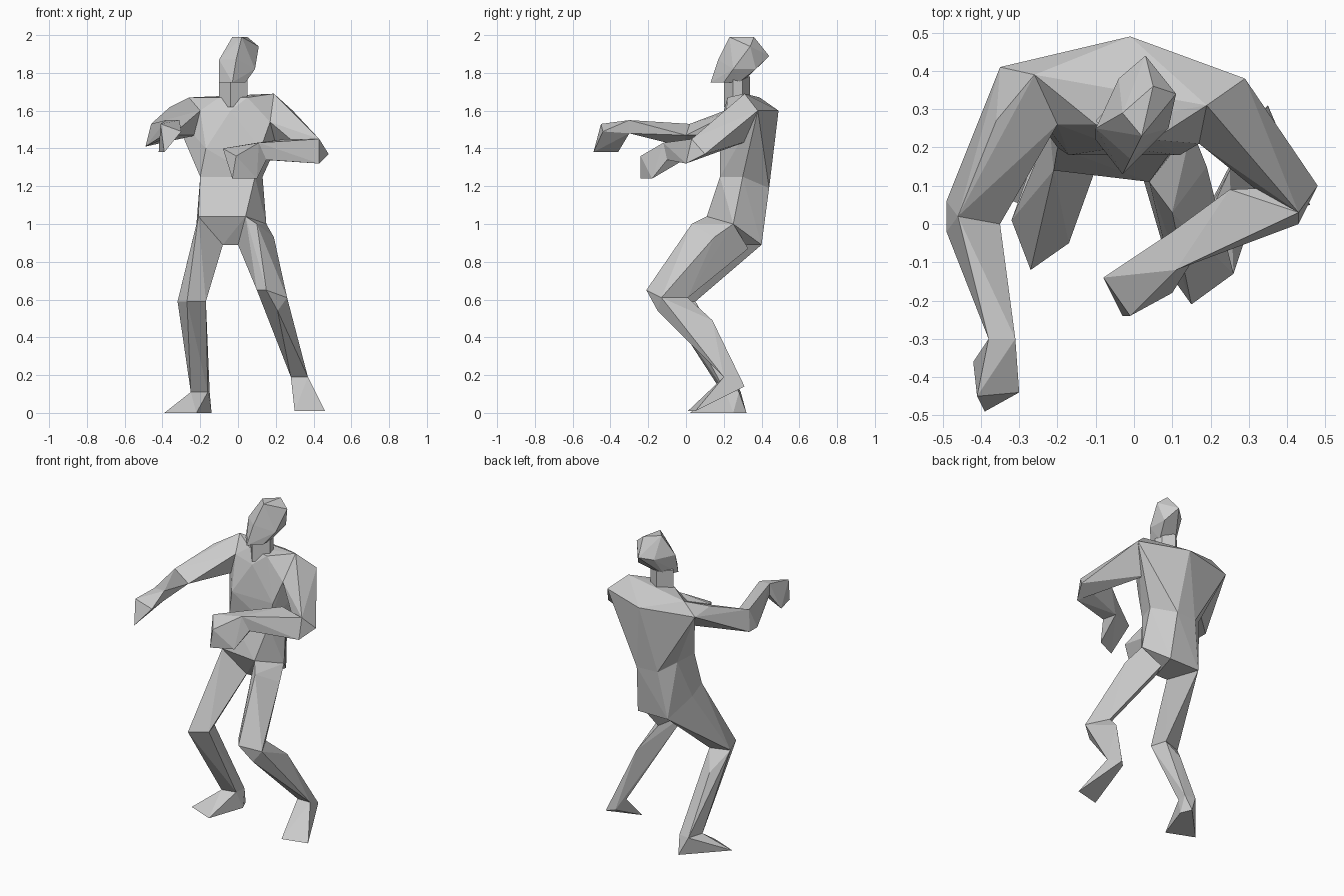
import bpy
import bmesh
from mathutils import Vector

default_cube = bpy.data.objects.get("Cube")
if default_cube:
    bpy.data.objects.remove(default_cube, do_unlink=True)

# One plain grey covers the whole figure
grey = bpy.data.materials.new("plain grey")
grey.use_nodes = True
grey.diffuse_color = (.6, .6, .6, 1)
grey.node_tree.nodes["Principled BSDF"].inputs["Base Color"].default_value = grey.diffuse_color


def faceted_part(name, *sections):
    """Stretch a tight flat-faced skin over the corner points of the sections."""
    mesh = bpy.data.meshes.new(name)
    skin = bmesh.new()
    for section in sections:
        for point in section:
            skin.verts.new(point)
    bmesh.ops.convex_hull(skin, input=skin.verts[:], use_existing_faces=False)
    unused = [vert for vert in skin.verts if not vert.link_faces]
    bmesh.ops.delete(skin, geom=unused, context='VERTS')
    bmesh.ops.recalc_face_normals(skin, faces=skin.faces[:])
    skin.to_mesh(mesh)
    skin.free()
    mesh.materials.append(grey)
    part = bpy.data.objects.new(name, mesh)
    bpy.context.scene.collection.objects.link(part)


def level(height, *outline):
    """Lay a flat outline of (x, y) corners at one height."""
    return [Vector((x, y, height)) for x, y in outline]


# Head, turned and tilted a little to one side
jaw = level(1.75, (-.1, .22), (-.03, .13), (.04, .2), (.04, .28), (-.06, .3))
left_temple, left_nape = level(1.82, (.09, .25), (.08, .37))
right_temple, forehead, right_nape = level(1.87, (-.1, .25), (-.01, .17), (-.04, .38))
crown = level(1.99, (-.03, .29), (.02, .23), (.05, .36))
back_of_head = [Vector((.11, .34, 1.94)), Vector((.03, .44, 1.89))]
brow = [left_temple, left_nape, right_temple, forehead, right_nape]
faceted_part("head", jaw, brow, crown, back_of_head)

# Neck, a five-sided column
neck_outline = [(-.1, .27), (-.04, .2), (.05, .25), (.04, .3), (-.03, .34)]
faceted_part("neck", level(1.62, *neck_outline), level(1.78, *neck_outline))

# Torso landmarks: shoulders and chest
right_collar, left_collar = level(1.67, (-.1, .26), (.05, .22))
right_shoulder = Vector((-.26, .39, 1.67))
left_shoulder = Vector((.19, .31, 1.69))
right_blade, left_blade, spine_top = level(1.6, (-.35, .41), (.29, .38), (-.01, .49))
right_armpit, neck_pit = level(1.6, (-.2, .26), (-.04, .2))
left_armpit = Vector((.17, .21, 1.54))
ribs = level(1.4, (-.17, .18), (.12, .18))

# Torso landmarks: waist, hips and flat seat
waist = level(1.25, (-.2, .2), (.09, .18), (.13, .3), (-.19, .36))
lower_back = level(1.19, (.04, .44), (-.1, .43))
right_groin, left_groin = level(1.04, (-.21, .14), (.04, .11))
right_hip, left_hip = level(1, (-.22, .25), (.15, .25))
right_crotch, left_crotch, left_seat, right_seat = level(
    .89, (-.08, .2), (0, .2), (.06, .4), (-.15, .4))

# Torso, narrowing to the waist
shoulder_line = [right_shoulder, left_shoulder, right_blade, left_blade, spine_top]
chest = [right_collar, left_collar, right_armpit, neck_pit, left_armpit]
pelvis = [right_groin, left_groin, right_hip, left_hip]
seat = [right_crotch, left_crotch, left_seat, right_seat]
faceted_part("upper_torso", shoulder_line, chest, ribs, waist, lower_back)
faceted_part("abdomen", waist, lower_back, pelvis, seat)

# Right arm, reaching forward with a drooping hand
shoulder = [right_shoulder, right_blade, right_armpit, Vector((-.22, .29, 1.47))]
deltoid = [Vector((-.36, .27, 1.62)), Vector((-.38, .27, 1.56))]
elbow_top, elbow_inside = Vector((-.46, .02, 1.53)), Vector((-.35, 0, 1.47))
elbow = [elbow_top, elbow_inside] + level(1.41, (-.49, .06), (-.49, -.02))
wrist = level(1.55, (-.38, -.3), (-.31, -.3)) + level(1.48, (-.32, -.3), (-.38, -.3))
knuckles = [Vector((-.3, -.44, 1.49)), Vector((-.41, -.45, 1.53))]
fingertips = level(1.38, (-.39, -.49), (-.42, -.36))
faceted_part("right_upper_arm", shoulder, deltoid, elbow)
faceted_part("right_forearm", elbow, wrist)
faceted_part("right_hand", wrist, knuckles, fingertips)

# Left arm, folded across the body
shoulder = [left_shoulder, left_blade, left_armpit, Vector((.17, .33, 1.44))]
elbow_top, elbow_inside = level(1.45, (.43, .03), (.25, .09))
elbow = [elbow_top, Vector((.43, 0, 1.32)), Vector((.48, .1, 1.37))]
wrist = level(1.43, (.1, -.02), (.11, -.12)) + level(1.34, (.15, -.1), (.13, -.01))
knuckles = [Vector((-.08, -.14, 1.4)), Vector((-.01, -.24, 1.36))]
fingertips = level(1.24, (-.03, -.24), (.1, -.18))
faceted_part("left_upper_arm", shoulder, elbow)
faceted_part("left_forearm", elbow, [elbow_inside], wrist)
faceted_part("left_hand", wrist, knuckles, fingertips)

# Right leg, with the toes turned outward
thigh_top = [right_groin, right_hip, right_crotch, right_seat]
knee = level(.59, (-.27, -.12), (-.17, -.05), (-.32, .01), (-.2, .05))
calf = level(.47, (-.25, .12))
ankle = level(.11, (-.25, .19), (-.16, .21), (-.15, .28), (-.22, .29))
sole = level(0, (-.39, .09), (-.22, .02), (-.14, .25), (-.17, .32))
faceted_part("right_thigh", thigh_top, knee)
faceted_part("right_shin", knee, calf, ankle)
faceted_part("right_foot", ankle, sole)

# Left leg, bent further with a lifted heel
thigh_front, thigh_side = Vector((.1, .03, 1)), Vector((.19, .15, .93))
thigh_top = [left_groin, thigh_front, left_hip, thigh_side, left_crotch, Vector((.07, .33, .87))]
knee = level(.65, (.15, -.21), (.1, -.14)) + level(.61, (.26, -.13), (.19, .01))
calf = [Vector((.21, -.15, .54)), Vector((.25, .14, .49))]
ankle = level(.19, (.28, .2), (.37, .2))
heel = level(.14, (.35, .31), (.31, .27))
toes = level(.01, (.3, .01), (.46, .05))
faceted_part("left_thigh", thigh_top, knee)
faceted_part("left_shin", knee, calf, ankle, heel)
faceted_part("left_foot", ankle, heel, toes)
